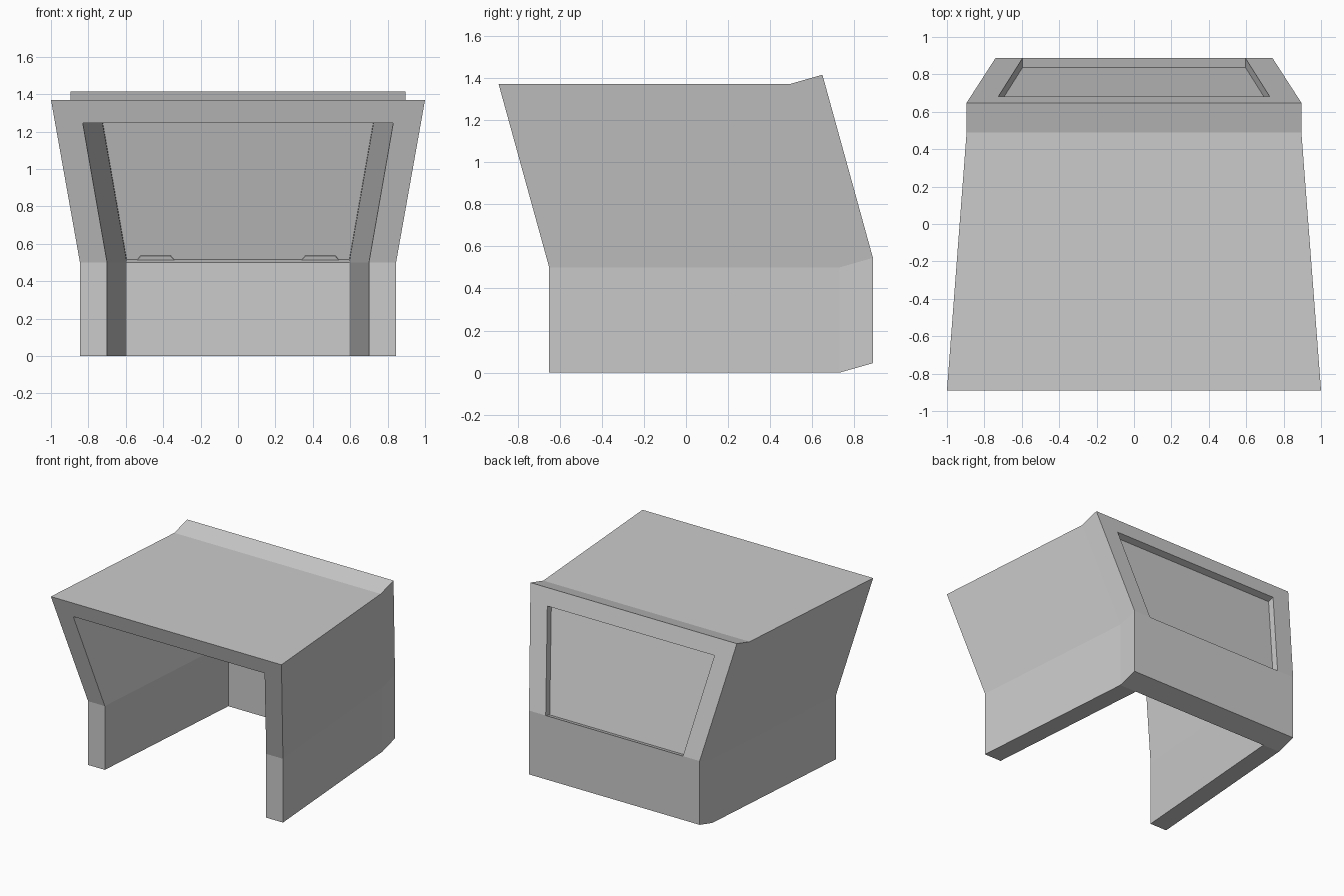
import bpy, bmesh

if "Cube" in bpy.data.objects:
    bpy.data.objects.remove(bpy.data.objects["Cube"])

LEAN = 0.24 / 0.87          # forward lean of everything above the belt line
OUTER = [(0.845, 0.0), (0.845, 0.5), (1.0, 1.37)]
INNER = [(0.70, 0.0), (0.70, 0.5), (0.83, 1.245)]
# station: inward shift, y at the belt line, upward shift
FRONT, REAR, TAIL = (0, -0.65, 0), (0.105, 0.73, 0), (0.105, 0.888, 0.045)


def place(pt, station, side=1):
    x, z = pt
    dx, y, dz = station
    return (side * (x - dx), y - LEAN * max(0, z - 0.5), z + dz)


def build(name, cells):
    """Join prism cells (section, station a, station b), dropping internal faces."""
    bm = bmesh.new()
    verts, faces = {}, {}

    def vert(co):
        key = tuple(round(c, 5) for c in co)
        if key not in verts:
            verts[key] = bm.verts.new(co)
        return verts[key]

    for section, a, b in cells:
        ra, rb = ([vert(place(p, s, side)) for p, side in section] for s in (a, b))
        n = len(ra)
        quads = [ra, rb] + [[ra[i], ra[(i + 1) % n], rb[(i + 1) % n], rb[i]] for i in range(n)]
        for q in quads:
            faces.setdefault(frozenset(q), []).append(q)
    for group in faces.values():
        if len(group) == 1:
            bm.faces.new(group[0])
    bmesh.ops.recalc_face_normals(bm, faces=bm.faces)
    mesh = bpy.data.meshes.new(name)
    bm.to_mesh(mesh)
    bm.free()
    obj = bpy.data.objects.new(name, mesh)
    bpy.context.collection.objects.link(obj)
    return obj


# Cab shell: side walls, roof, and a rear beam under the window
(o0, o1, o2), (i0, i1, i2) = OUTER, INNER
cells = []
for a, b in ((FRONT, REAR), (REAR, TAIL)):
    for s in (1, -1):
        cells.append(([(o0, s), (o1, s), (i1, s), (i0, s)], a, b))
        cells.append(([(o1, s), (o2, s), (i2, s), (i1, s)], a, b))
    cells.append(([(o2, 1), (o2, -1), (i2, -1), (i2, 1)], a, b))
cells.append(([(i0, 1), (i1, 1), (i1, -1), (i0, -1)], REAR, TAIL))
build("cab_shell", cells)

# Pane set halfway into the rear opening
pane_front, pane_back = (0.105, 0.78, 0.015), (0.105, 0.838, 0.031)
window = [(i1, 1), (i2, 1), (i2, -1), (i1, -1)]
build("rear_window", [(window, pane_front, pane_back)])

# Small clips along the window sill
clip_front = (0.105, 0.774, 0.012)
for s, side in ((1, "right"), (-1, "left")):
    clip = [((x, z), s) for x, z in ((0.445, 0.5), (0.465, 0.522), (0.625, 0.522), (0.645, 0.5))]
    build("window_clip_" + side, [(clip, clip_front, pane_front)])
